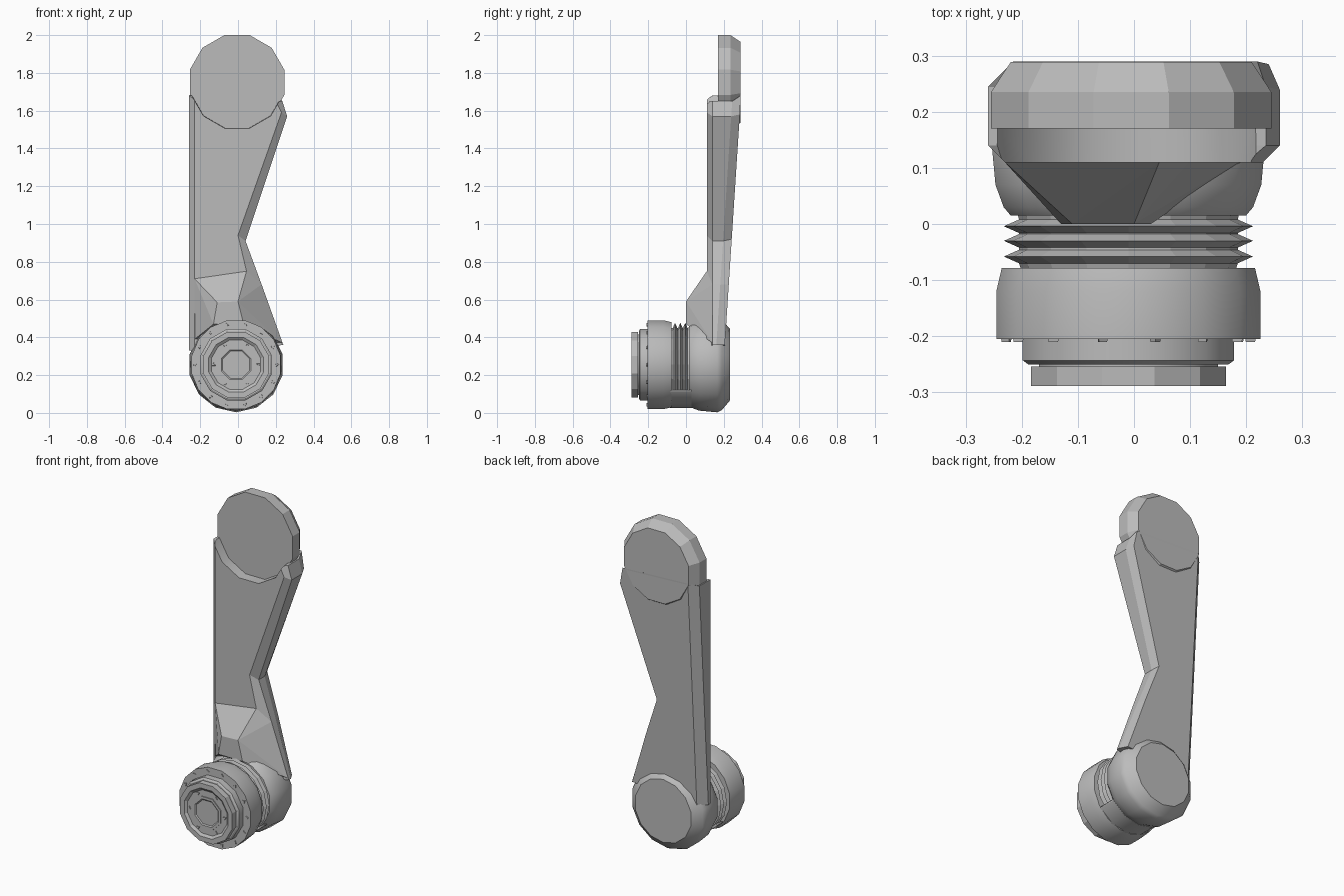
import bpy, bmesh, math
from mathutils import Vector

if "Cube" in bpy.data.objects:
    bpy.data.objects.remove(bpy.data.objects["Cube"], do_unlink=True)

grey = bpy.data.materials.new("mid grey")
grey.use_nodes = True
grey.diffuse_color = (0.5, 0.5, 0.5, 1)
grey.node_tree.nodes["Principled BSDF"].inputs["Base Color"].default_value = (0.5, 0.5, 0.5, 1)


def finish(bm, name, smooth=False):
    bmesh.ops.recalc_face_normals(bm, faces=bm.faces)
    mesh = bpy.data.meshes.new(name)
    bm.to_mesh(mesh)
    bm.free()
    mesh.materials.append(grey)
    ob = bpy.data.objects.new(name, mesh)
    bpy.context.collection.objects.link(ob)
    if smooth:
        bpy.ops.object.select_all(action="DESELECT")
        ob.select_set(True)
        bpy.context.view_layer.objects.active = ob
        bpy.ops.object.shade_smooth_by_angle(angle=math.radians(32))
    return ob


def loft(bm, rings):
    """Join equal-length rings of points and close both ends."""
    rows = [[bm.verts.new(p) for p in ring] for ring in rings]
    n = len(rows[0])
    for a, b in zip(rows, rows[1:]):
        for i in range(n):
            j = (i + 1) % n
            bm.faces.new((a[i], a[j], b[j], b[i]))
    bm.faces.new(rows[0])
    bm.faces.new(rows[-1])


def lathe(name, profile, center, sides, turn=0.0, smooth=True):
    """Revolve (y, radius) pairs about a line along y; center is (x, z)."""
    bm = bmesh.new()
    angles = [math.tau * (i + turn) / sides for i in range(sides)]
    loft(bm, [[(center[0] + r * math.sin(a), y, center[1] + r * math.cos(a))
               for a in angles] for y, r in profile])
    return finish(bm, name, smooth)


JOINT = (-0.01, 0.255)
HEAD = (-0.005, 1.75)

# Lower joint: rear housing, bellows, collar and stepped front cap
lathe("joint_housing", [(0.015, 0.215), (0.03, 0.228), (0.07, 0.243), (0.165, 0.252),
                        (0.19, 0.24), (0.232, 0.19)], JOINT, 14)
folds = [(-0.085, 0.19)]
for y in (-0.058, -0.03, -0.004):
    folds += [(y - 0.012, 0.195), (y, 0.222), (y + 0.012, 0.195)]
lathe("bellows", folds + [(0.03, 0.2)], JOINT, 16, smooth=False)
lathe("collar", [(-0.078, 0.2), (-0.078, 0.23), (-0.12, 0.24), (-0.205, 0.24),
                 (-0.205, 0.18)], JOINT, 16, 0.5)
lathe("front_step", [(-0.2, 0.195), (-0.243, 0.195), (-0.25, 0.185), (-0.25, 0.165),
                     (-0.256, 0.165)], JOINT, 12, 0.5)
lathe("front_cap", [(-0.254, 0.15), (-0.254, 0.18), (-0.289, 0.18), (-0.289, 0.15),
                    (-0.278, 0.135), (-0.278, 0.08)], JOINT, 12, 0.5, False)
lathe("cap_boss", [(-0.27, 0.1), (-0.283, 0.1), (-0.283, 0.085), (-0.276, 0.075)],
      JOINT, 8, 0.5, False)

# Shell strip that bridges the underside of the bellows
shell = lathe("lower_shell", [(-0.085, 0.229), (0.03, 0.229)], JOINT, 14)
bm = bmesh.new()
bm.from_mesh(shell.data)
cut = bmesh.ops.bisect_plane(bm, geom=bm.verts[:] + bm.edges[:] + bm.faces[:],
                             plane_co=(0, 0, 0.12), plane_no=(0, 0, 1), clear_outer=True)
bmesh.ops.holes_fill(bm, edges=[e for e in cut["geom_cut"]
                                if isinstance(e, bmesh.types.BMEdge)])
bm.to_mesh(shell.data)
bm.free()

# Small triangular studs in rings on the collar and cap
for label, count, radius, y in (("collar_stud", 14, 0.216, -0.205),
                                ("cap_stud", 6, 0.118, -0.278)):
    for i in range(count):
        a = math.tau * (i + 0.5) / count
        spot = (JOINT[0] + radius * math.sin(a), JOINT[1] + radius * math.cos(a))
        lathe(label, [(y + 0.004, 0.012), (y - 0.005, 0.010)], spot, 3,
              i * 3 / count, False)

# Arm plate: chamfered layers with a pinched right edge and a leaning back
front = [(-0.23, 0.33), (-0.23, 1.66), (0.20, 1.65), (0.23, 1.59), (0.0, 0.94),
         (0.045, 0.75), (0.02, 0.33)]
rim = [(-0.26, 0.33), (-0.26, 1.68), (0.235, 1.65), (0.26, 1.57), (0.04, 0.91),
       (0.125, 0.68), (0.24, 0.36)]
back = [(-0.215, 0.33), (-0.215, 1.70), (0.22, 1.68), (0.24, 1.58), (0.025, 0.92),
        (0.11, 0.68), (0.215, 0.36)]


def back_y(z):
    return 0.205 + (min(z, 1.65) - 0.35) * 0.065


bm = bmesh.new()
loft(bm, [[(x, 0.11, z) for x, z in front],
          [(x, 0.14, z) for x, z in rim],
          [(x, back_y(z) - 0.045, z) for x, z in rim],
          [(x, back_y(z), z) for x, z in back]])
arm = finish(bm, "arm_plate")

# Round seat sunk into the upper end of the arm
cutter = lathe("seat_cutter", [(0.0, 0.255), (0.17, 0.25)], HEAD, 12, 0.5)
cutter.hide_render = True
mod = arm.modifiers.new("seat", "BOOLEAN")
mod.object = cutter
mod.operation = "DIFFERENCE"
mod.solver = "EXACT"
bpy.ops.object.select_all(action="DESELECT")
arm.select_set(True)
bpy.context.view_layer.objects.active = arm
bpy.ops.object.modifier_apply(modifier="seat")
bpy.data.objects.remove(cutter, do_unlink=True)

# Upper round head with a chamfered back edge
flat = 0.25 / math.cos(math.pi / 12)
lathe("arm_head", [(0.17, flat), (0.235, flat), (0.289, 0.222)], HEAD, 12, 0.5, False)

# Sloped bracket from the arm plate down to the joint
bm = bmesh.new()
corners = [(-0.11, 0.0, 0.585), (0.0, 0.0, 0.59), (0.03, 0.0, 0.47), (-0.13, 0.0, 0.47),
           (-0.23, 0.11, 0.71), (0.045, 0.11, 0.75), (0.125, 0.14, 0.68),
           (0.235, 0.14, 0.37), (-0.255, 0.14, 0.70), (-0.255, 0.14, 0.37)]
for c in corners:
    bm.verts.new(Vector(c))
bmesh.ops.convex_hull(bm, input=bm.verts)
bmesh.ops.dissolve_limit(bm, angle_limit=math.radians(2), verts=bm.verts, edges=bm.edges)
finish(bm, "lower_bracket")
